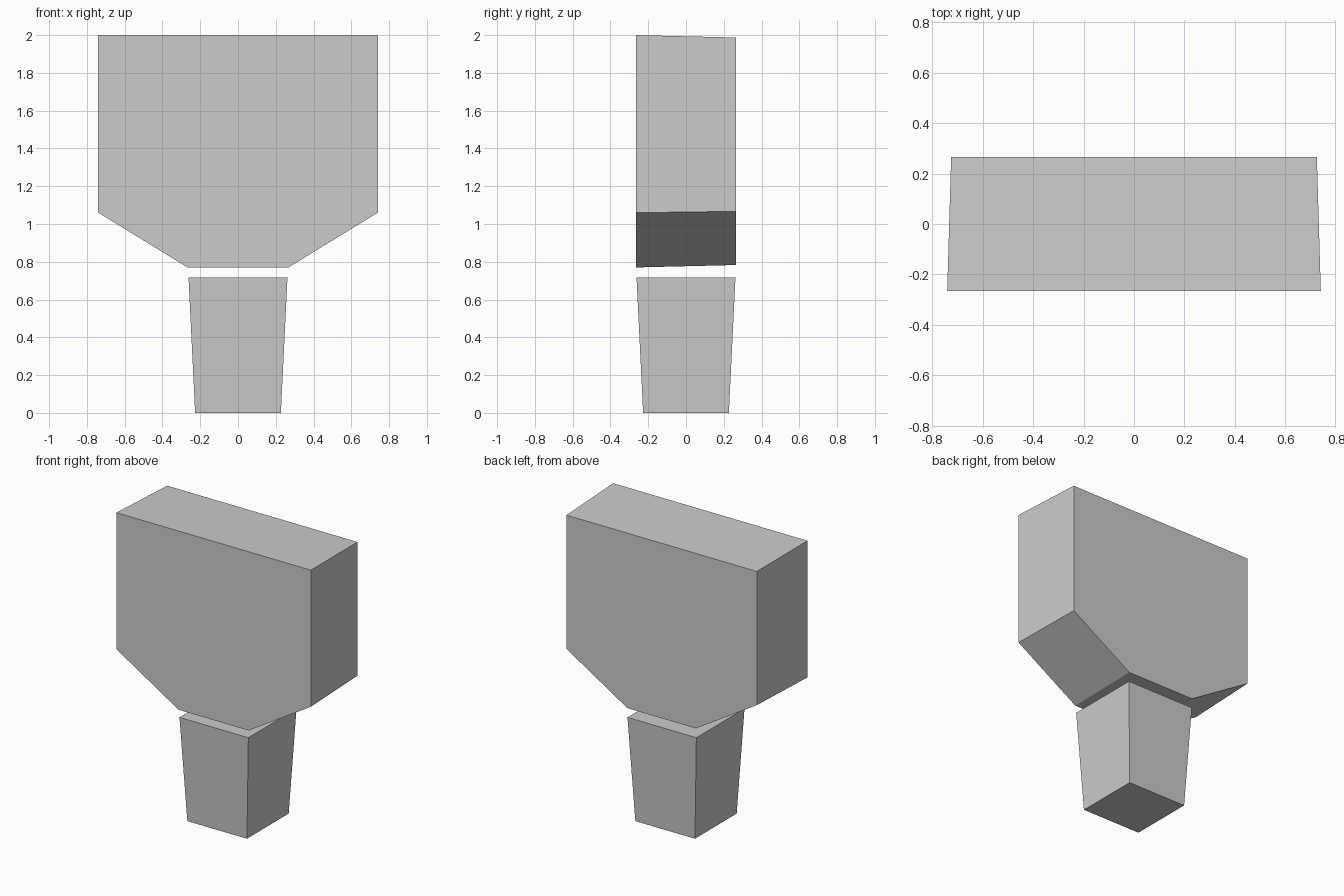
import bpy, bmesh

if "Cube" in bpy.data.objects:
    bpy.data.objects.remove(bpy.data.objects["Cube"])


def loft(name, ring_a, ring_b):
    """Flat-faced solid between two matching outlines."""
    bm = bmesh.new()
    a = [bm.verts.new(p) for p in ring_a]
    b = [bm.verts.new(p) for p in ring_b]
    bm.faces.new(a)
    bm.faces.new(b[::-1])
    n = len(a)
    for i in range(n):
        j = (i + 1) % n
        bm.faces.new((a[i], b[i], b[j], a[j]))
    bmesh.ops.recalc_face_normals(bm, faces=bm.faces[:])
    mesh = bpy.data.meshes.new(name)
    bm.to_mesh(mesh)
    bm.free()
    obj = bpy.data.objects.new(name, mesh)
    bpy.context.collection.objects.link(obj)
    return obj


# Head: mirrored six-sided outline, slightly smaller at the back
half = [(0.267, 0.77), (0.74, 1.06), (0.74, 2.0)]
outline = half + [(-x, z) for x, z in reversed(half)]
MID_Z, BACK_SCALE = 1.385, 0.979
front = [(x, -0.265, z) for x, z in outline]
back = [(x * BACK_SCALE, 0.265, MID_Z + (z - MID_Z) * BACK_SCALE) for x, z in outline]
loft("head", front, back)

# Handle: square post tapering towards the base
corners = [(-1, -1), (1, -1), (1, 1), (-1, 1)]
base = [(x * 0.227, y * 0.227, 0.0) for x, y in corners]
top = [(x * 0.262, y * 0.262, 0.718) for x, y in corners]
loft("handle", base, top)
